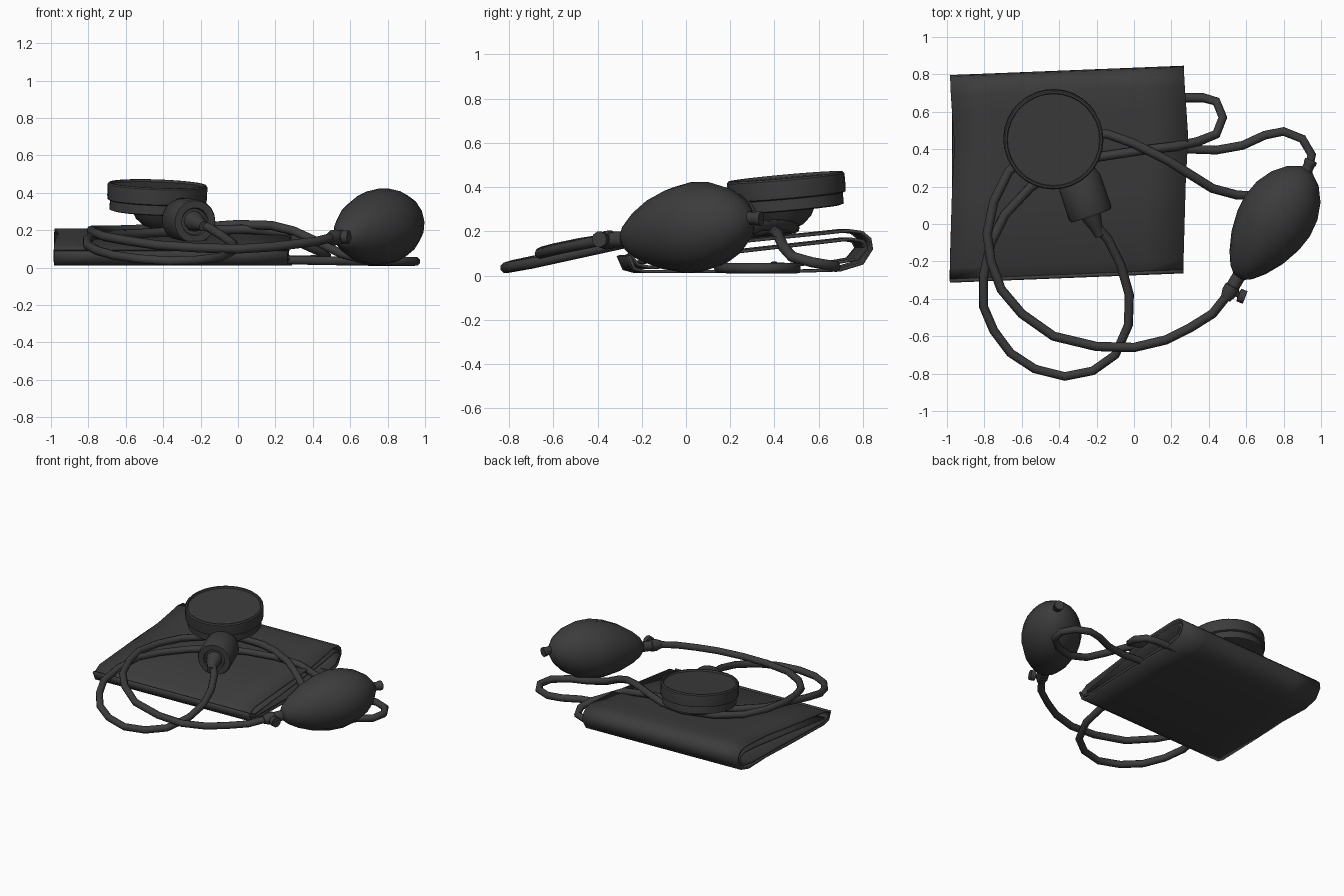
import bpy, bmesh, math
from mathutils import Vector

if "Cube" in bpy.data.objects:
    bpy.data.objects.remove(bpy.data.objects["Cube"])

mat = bpy.data.materials.new("dark_rubber")
mat.diffuse_color = (0.045, 0.045, 0.045, 1)
mat.use_nodes = True
mat.node_tree.nodes["Principled BSDF"].inputs["Base Color"].default_value = mat.diffuse_color


def finish(name, mesh, angle=40):
    ob = bpy.data.objects.new(name, mesh)
    bpy.context.collection.objects.link(ob)
    mesh.materials.clear()
    mesh.materials.append(mat)
    bpy.ops.object.select_all(action='DESELECT')
    ob.select_set(True)
    bpy.context.view_layer.objects.active = ob
    bpy.ops.object.shade_smooth_by_angle(angle=math.radians(angle))
    return ob


def lathe(name, profile, origin, axis, segs=16, angle=40):
    """Revolve (radius, height) pairs around an axis; ends are capped."""
    q = Vector(axis).normalized().to_track_quat('Z', 'Y')
    bm = bmesh.new()
    rings = []
    for r, h in profile:
        rings.append([bm.verts.new(Vector(origin) + q @ Vector(
            (r * math.cos(2 * math.pi * i / segs), r * math.sin(2 * math.pi * i / segs), h)))
            for i in range(segs)])
    for a, b in zip(rings, rings[1:]):
        for i in range(segs):
            j = (i + 1) % segs
            bm.faces.new((a[i], a[j], b[j], b[i]))
    bm.faces.new(rings[0][::-1])
    bm.faces.new(rings[-1])
    bmesh.ops.recalc_face_normals(bm, faces=bm.faces)
    me = bpy.data.meshes.new(name)
    bm.to_mesh(me)
    bm.free()
    return finish(name, me, angle)


def tube(name, pts, radius=0.025):
    cu = bpy.data.curves.new(name + "_path", 'CURVE')
    cu.dimensions = '3D'
    cu.bevel_depth = radius
    cu.bevel_resolution = 2
    cu.use_fill_caps = True
    sp = cu.splines.new('POLY')
    sp.points.add(len(pts) - 1)
    for p, c in zip(sp.points, pts):
        p.co = (*c, 1)
    tmp = bpy.data.objects.new(name + "_tmp", cu)
    bpy.context.collection.objects.link(tmp)
    me = bpy.data.meshes.new_from_object(tmp.evaluated_get(bpy.context.evaluated_depsgraph_get()))
    bpy.data.objects.remove(tmp)
    return finish(name, me, 50)


# Folded cloth cuff: spiral cross-section (y, z) swept along x
fold = [(-0.2, .06), (.2, .105), (.6, .15), (.73, .165), (.785, .155), (.80, .125), (.76, .075),
        (.65, .055), (.2, .042), (-.18, .037), (-.235, .05), (-.255, .08), (-.2, .11),
        (.2, .15), (.45, .175), (.6, .19), (.72, .203), (.78, .195), (.815, .165), (.822, .12),
        (.78, .055), (.68, .025), (.45, .018), (.2, .018), (-.2, .018), (-.25, .03), (-.275, .09)]
bm = bmesh.new()
rows = []
for k in range(7):
    t = k / 6
    row = []
    for y, z in fold:
        x = -0.985 + 1.25 * t + 0.025 * math.exp(-((y - 0.42) / 0.25) ** 2)
        row.append(bm.verts.new((x, y + 0.05 * (t - 0.65), z)))
    rows.append(row)
for a, b in zip(rows, rows[1:]):
    for i in range(len(fold) - 1):
        bm.faces.new((a[i], a[i + 1], b[i + 1], b[i]))
me = bpy.data.meshes.new("cuff")
bm.to_mesh(me)
bm.free()
cuff = finish("cuff", me, 60)
mod = cuff.modifiers.new("thickness", 'SOLIDIFY')
mod.thickness = 0.014
mod.offset = 0

# Gauge: rimmed dial with a smaller case and a rounded bowl below
tilt = (0.035, -0.09, 1)
top = Vector((-0.43, 0.45, 0.448))
lathe("gauge_dial", [(.24, -.1), (.265, -.09), (.267, -.07), (.267, -.008), (.26, 0),
                     (.25, 0), (.246, -.012)], top, tilt, 32)
lathe("gauge_case", [(.235, -.15), (.252, -.145), (.252, -.08)], top, tilt, 32)
lathe("gauge_bowl", [(.05, -.24), (.09, -.225), (.13, -.19), (.155, -.14)], top + Vector((.02, -.03, 0)), tilt, 20)

# Connector between gauge and hose
axis = Vector((0.32, -0.95, -0.05)).normalized()
tip = Vector((-0.23, 0.045, 0.245))
lathe("gauge_connector", [(.09, -.26), (.118, -.2), (.12, -.015), (.113, 0), (.075, 0), (.07, -.015)], tip, axis, 20)
lathe("connector_spout", [(.055, -.02), (.05, .02), (.034, .07), (.027, .12)], tip, (0.4, -0.9, -0.2), 12)

# Squeeze bulb with end nub, valve and screw
back, front = Vector((0.925, 0.29, 0.26)), Vector((0.56, -0.28, 0.165))
ax = back - front
L = ax.length
lathe("squeeze_bulb", [(.035, 0), (.07, .04 * L), (.115, .13 * L), (.163, .27 * L), (.195, .43 * L),
                       (.205, .57 * L), (.192, .71 * L), (.155, .84 * L), (.1, .94 * L), (.035, L)],
      front, ax, 16, 60)
lathe("bulb_end_nub", [(.03, -.02), (.03, .03), (.034, .035), (.034, .055), (.02, .055)], back, (.4, .9, -.05), 10)
lathe("bulb_valve", [(.036, -.03), (.036, .06), (.042, .065), (.042, .1), (.028, .14)], front, (-.5, -.85, -.05), 12)
lathe("valve_screw", [(.014, 0), (.014, .05), (.036, .055), (.036, .09)], (.51, -.36, .162), (.9, -.35, 0.02), 10)

# Hose from gauge connector, looping round and into the cuff
tube("gauge_hose", [
    (-.21, .0, .24), (-.14, -.08, .205), (-.07, -.22, .16), (-.025, -.38, .125), (-.03, -.54, .09),
    (-.1, -.70, .055), (-.22, -.785, .04), (-.37, -.815, .035), (-.53, -.775, .047), (-.66, -.69, .065),
    (-.75, -.57, .09), (-.805, -.44, .12), (-.805, -.28, .15), (-.765, -.1, .175), (-.69, .05, .175),
    (-.55, .2, .18), (-.4, .29, .19), (-.18, .36, .2), (.05, .395, .205), (.22, .415, .19),
    (.34, .44, .13), (.44, .48, .085), (.475, .57, .06), (.44, .655, .045), (.37, .675, .04), (.2, .675, .04)])

# Hose from bulb valve, under the gauge, under the bulb and back into the cuff
tube("bulb_hose", [
    (.5, -.38, .16), (.42, -.48, .14), (.3, -.555, .125), (.17, -.62, .11), (0, -.66, .1), (-.2, -.655, .105),
    (-.43, -.6, .12), (-.6, -.48, .145), (-.71, -.35, .165), (-.765, -.2, .185), (-.785, -.05, .2),
    (-.75, .12, .2), (-.67, .28, .2), (-.52, .41, .205), (-.32, .49, .215), (-.14, .48, .22), (0, .43, .23),
    (.18, .34, .225), (.3, .265, .195), (.42, .19, .14), (.55, .155, .075), (.7, .15, .036), (.83, .19, .033),
    (.93, .27, .033), (.95, .37, .033), (.9, .455, .033), (.8, .495, .033), (.7, .475, .033),
    (.58, .42, .035), (.44, .395, .037), (.3, .4, .04), (.18, .4, .04)])
